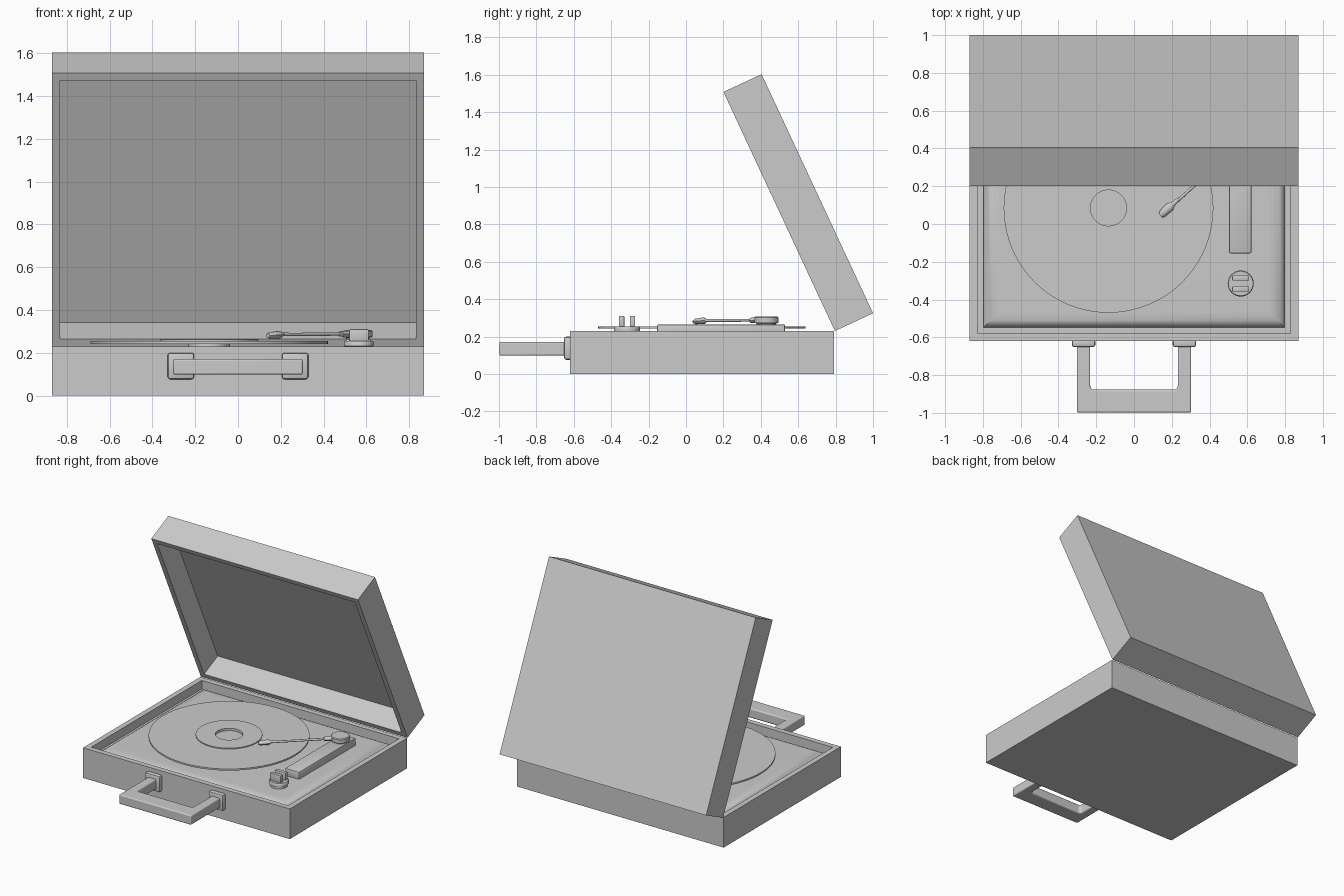
import bpy, bmesh, math
from mathutils import Matrix, Vector

if "Cube" in bpy.data.objects:
    bpy.data.objects.remove(bpy.data.objects["Cube"])


def finish(bm, name, smooth=False):
    bmesh.ops.recalc_face_normals(bm, faces=bm.faces)
    me = bpy.data.meshes.new(name)
    bm.to_mesh(me)
    bm.free()
    ob = bpy.data.objects.new(name, me)
    bpy.context.collection.objects.link(ob)
    if smooth:
        bpy.ops.object.select_all(action='DESELECT')
        ob.select_set(True)
        bpy.context.view_layer.objects.active = ob
        bpy.ops.object.shade_smooth_by_angle(angle=math.radians(40))
    return ob


def box_bm(lo, hi):
    lo, hi = Vector(lo), Vector(hi)
    bm = bmesh.new()
    bmesh.ops.create_cube(bm, size=1, matrix=Matrix.Translation((lo + hi) / 2)
                          @ Matrix.Diagonal((*(hi - lo), 1)))
    return bm


def box(name, lo, hi, bevel=0.0, segs=2):
    bm = box_bm(lo, hi)
    if bevel:
        bmesh.ops.bevel(bm, geom=bm.edges[:], offset=bevel, segments=segs,
                        profile=0.5, affect='EDGES')
    return finish(bm, name, bevel > 0)


def tray(name, lo, hi, wall, depth):
    # box whose top face is inset and sunk
    bm = box_bm(lo, hi)
    bm.normal_update()
    top = max(bm.faces, key=lambda f: f.calc_center_median().z)
    bmesh.ops.inset_region(bm, faces=[top], thickness=wall)
    new = bmesh.ops.extrude_discrete_faces(bm, faces=[top])['faces'][0]
    bmesh.ops.translate(bm, vec=(0, 0, -depth), verts=new.verts[:])
    return finish(bm, name)


def lathe(name, profile, centre, n=64, closed=False):
    # revolve (radius, z) points around a vertical axis
    bm = bmesh.new()
    rings = [[bm.verts.new((centre[0] + r * math.cos(2 * math.pi * i / n),
                            centre[1] + r * math.sin(2 * math.pi * i / n), z))
              for i in range(n)] for r, z in profile]
    pairs = list(zip(rings, rings[1:])) + ([(rings[-1], rings[0])] if closed else [])
    for a, b in pairs:
        for i in range(n):
            j = (i + 1) % n
            bm.faces.new((a[i], a[j], b[j], b[i]))
    if not closed:
        bm.faces.new(rings[0])
        bm.faces.new(rings[-1])
    return finish(bm, name, True)


# case: base tray and tilted open lid
tray("case_base", (-0.87, -0.62, 0), (0.87, 0.79, 0.23), 0.057, 0.065)
lid = tray("case_lid", (-0.87, 0, 0), (0.87, 1.41, 0.225), 0.055, 0.18)
lid.location = (0, 1.0, 0.325)
lid.rotation_euler = (math.radians(115), 0, 0)

# deck plate with a rounded shoulder
bm = bmesh.new()
rings = []
for d, z in [(0, 0.16), (0, 0.175), (0.012, 0.19), (0.035, 0.203), (0.06, 0.209), (0.085, 0.21)]:
    x, y0, y1 = 0.797 - d, -0.547 + d, 0.717 - d
    rings.append([bm.verts.new(p) for p in
                  ((-x, y0, z), (x, y0, z), (x, y1, z), (-x, y1, z))])
for a, b in zip(rings, rings[1:]):
    for i in range(4):
        bm.faces.new((a[i], a[(i + 1) % 4], b[(i + 1) % 4], b[i]))
bm.faces.new(rings[0])
bm.faces.new(rings[-1])
finish(bm, "deck_plate", True)

# record with raised label, on a spindle post
C = (-0.135, 0.085)
lathe("record", [(0.095, 0.242), (0.555, 0.242), (0.555, 0.254), (0.23, 0.254),
                 (0.23, 0.261), (0.095, 0.261)], C, 80, True)
lathe("spindle_post", [(0.097, 0.205), (0.097, 0.243)], C, 48)

# arm rest block, pivot and tone arm
box("arm_base", (0.503, -0.155, 0.2), (0.622, 0.53, 0.265), 0.008)
lathe("arm_pivot", [(0.055, 0.26), (0.055, 0.27), (0.068, 0.274), (0.068, 0.302),
                    (0.062, 0.307)], (0.56, 0.43), 10)


def bar(name, a, b, profile, squash, n=10):
    # swept tube with (fraction, radius) stations; flattened in z
    a, b = Vector(a), Vector(b)
    side = (b - a).cross(Vector((0, 0, 1))).normalized()
    up = side.cross(b - a).normalized()
    bm = bmesh.new()
    rings = []
    for t, r in profile:
        c = a.lerp(b, t)
        rings.append([bm.verts.new(c + side * r * math.cos(2 * math.pi * i / n)
                                   + up * r * squash * math.sin(2 * math.pi * i / n))
                      for i in range(n)])
    for p, q in zip(rings, rings[1:]):
        for i in range(n):
            j = (i + 1) % n
            bm.faces.new((p[i], p[j], q[j], q[i]))
    bm.faces.new(rings[0])
    bm.faces.new(rings[-1])
    return finish(bm, name, True)


bar("tone_arm", (0.2, 0.095, 0.285), (0.53, 0.395, 0.288), [(0, 0.008), (1, 0.008)], 1)
bar("arm_collar", (0.48, 0.35, 0.287), (0.53, 0.4, 0.287), [(0, 0.018), (1, 0.022)], 0.8)
bar("cartridge_head", (0.14, 0.045, 0.28), (0.235, 0.132, 0.288),
    [(0, 0.014), (0.12, 0.021), (0.55, 0.024), (0.72, 0.012), (1, 0.01)], 0.75)

# control knob with two grip fins
K = (0.565, -0.315)
lathe("knob_base", [(0.06, 0.205), (0.06, 0.228), (0.069, 0.231), (0.069, 0.25), (0.065, 0.255)], K, 32)
for side, tag in ((-1, "front"), (1, "back")):
    y = K[1] + side * 0.029
    box("knob_fin_" + tag, (0.52, y - 0.014, 0.25), (0.61, y + 0.014, 0.31), 0.003)

# carrying handle: U-shaped outline given thickness and rounded
bm = bmesh.new()
half = [(0.303, -0.64), (0.303, -0.998), (0.232, -0.64), (0.232, -0.865), (0.22, -0.877)]
o0, o1, i0, i1, i2 = half
outline = [o0, o1, (-o1[0], o1[1]), (-o0[0], o0[1]), (-i0[0], i0[1]),
           (-i1[0], i1[1]), (-i2[0], i2[1]), i2, i1, i0]
face = bm.faces.new([bm.verts.new((x, y, 0.098)) for x, y in outline])
ext = bmesh.ops.extrude_face_region(bm, geom=[face])['geom']
bmesh.ops.translate(bm, vec=(0, 0, 0.073), verts=[v for v in ext if isinstance(v, bmesh.types.BMVert)])
handle = finish(bm, "carry_handle", True)
mod = handle.modifiers.new("round", 'BEVEL')
mod.width = 0.018
mod.segments = 3

# handle mounts
for s, tag in ((-1, "left"), (1, "right")):
    box("handle_mount_" + tag, (s * 0.267 - 0.062, -0.652, 0.076),
        (s * 0.267 + 0.062, -0.61, 0.2), 0.012)
